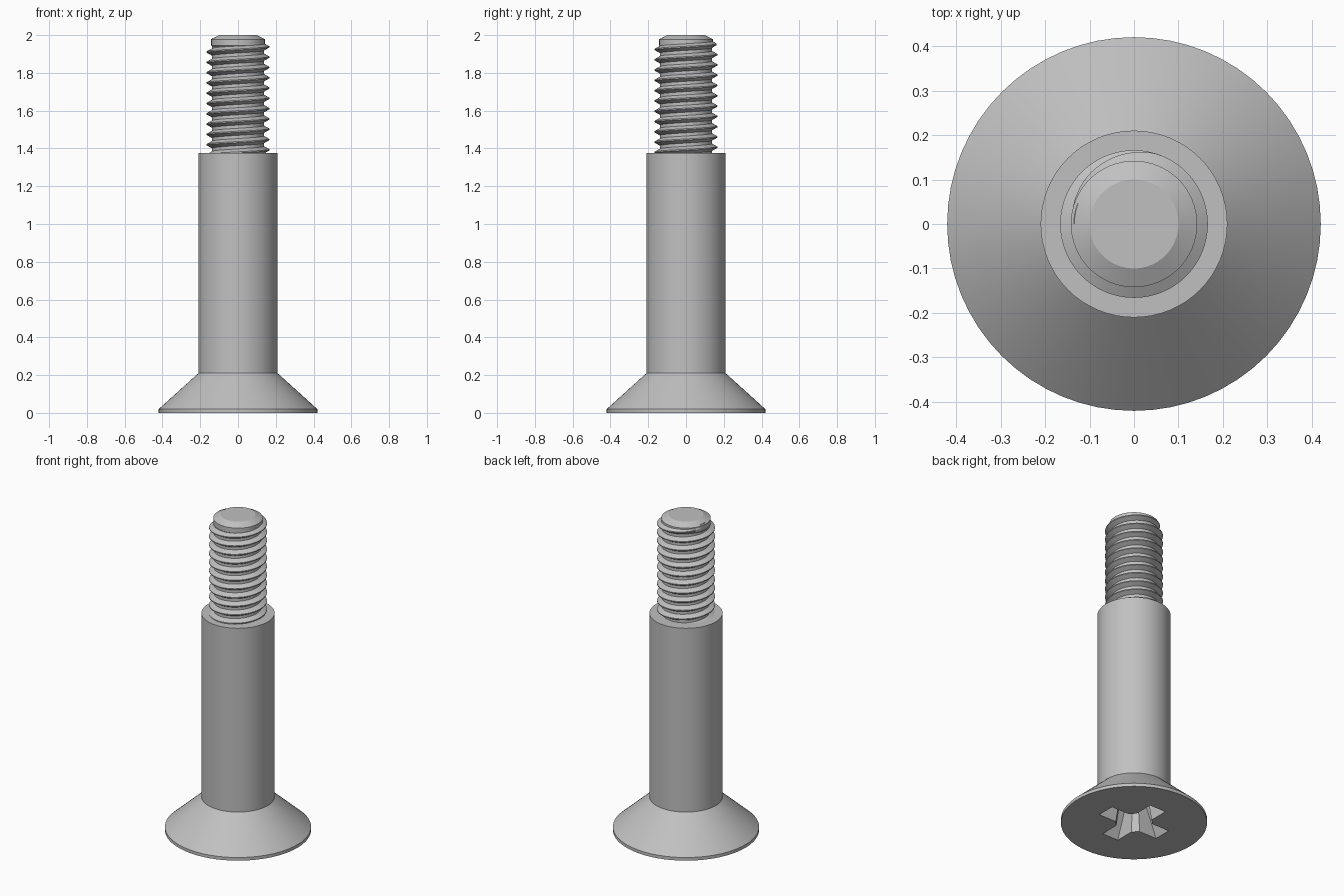
import bpy, bmesh, math
from mathutils import Matrix

if "Cube" in bpy.data.objects:
    bpy.data.objects.remove(bpy.data.objects["Cube"], do_unlink=True)

steel = bpy.data.materials.new("grey steel")
steel.use_nodes = True
grey = (0.53, 0.53, 0.53, 1)
steel.diffuse_color = grey
steel.node_tree.nodes["Principled BSDF"].inputs["Base Color"].default_value = grey
SEGMENTS = 64


def finish(name, bm):
    bmesh.ops.remove_doubles(bm, verts=bm.verts, dist=1e-5)
    bmesh.ops.recalc_face_normals(bm, faces=bm.faces)
    mesh = bpy.data.meshes.new(name)
    bm.to_mesh(mesh)
    bm.free()
    mesh.materials.append(steel)
    obj = bpy.data.objects.new(name, mesh)
    bpy.context.collection.objects.link(obj)
    return obj


def smooth(obj):
    bpy.ops.object.select_all(action="DESELECT")
    obj.select_set(True)
    bpy.context.view_layer.objects.active = obj
    bpy.ops.object.shade_smooth_by_angle(angle=math.radians(25))


def loft(bm, rings):
    """Bridge a list of equal-sized vertex rings and cap both ends."""
    rings = [[bm.verts.new(p) for p in ring] for ring in rings]
    for a, b in zip(rings, rings[1:]):
        for i in range(len(a)):
            j = (i + 1) % len(a)
            bm.faces.new((a[i], a[j], b[j], b[i]))
    bm.faces.new(rings[0])
    bm.faces.new(rings[-1])


def lathe(name, profile):
    bm = bmesh.new()
    turns = [math.tau * i / SEGMENTS for i in range(SEGMENTS)]
    loft(bm, [[(r * math.cos(a), r * math.sin(a), z) for a in turns]
              for r, z in profile])
    return finish(name, bm)


# Countersunk head and plain shoulder
body = lathe("head_and_shoulder", [(0.42, 0), (0.42, 0.02), (0.21, 0.21), (0.21, 1.375)])

# Threaded core with chamfered tip
core = lathe("thread_core", [(0.138, 1.36), (0.138, 1.94), (0.142, 1.945),
                             (0.142, 1.978), (0.1, 2.0)])

# Tapered cross recess in the underside of the head
def cross(reach, half, corner, z):
    quarter = [(reach, -half), (reach, half), (corner, half), (half, corner)]
    return [Matrix.Rotation(q * math.pi / 2, 3, "Z") @ Matrix.Translation((x, y, z)).translation
            for q in range(4) for x, y in quarter]


bm = bmesh.new()
loft(bm, [cross(0.222, 0.058, 0.092, -0.02), cross(0.12, 0.042, 0.066, 0.19)])
cutter = finish("recess_cutter", bm)
cutter.hide_render = True
cutter.hide_set(True)
cut = body.modifiers.new("recess", "BOOLEAN")
cut.object = cutter
cut.operation = "DIFFERENCE"
cut.solver = "EXACT"
bpy.context.view_layer.update()
cut_mesh = bpy.data.meshes.new_from_object(
    body.evaluated_get(bpy.context.evaluated_depsgraph_get()))
body.modifiers.clear()
body.data = cut_mesh
bpy.data.objects.remove(cutter, do_unlink=True)

# Right-handed helical thread, fading out near the tip
PITCH, ROOT, CREST, TOP = 0.0545, 0.134, 0.166, 1.965
steps = int(11.2 * SEGMENTS)
bm = bmesh.new()
rings = []
for i in range(steps + 1):
    back = (steps - i) / SEGMENTS
    angle = math.pi - back * math.tau
    fade = min(1, back / 0.3)
    crest = ROOT + 0.004 + (CREST - ROOT - 0.004) * fade
    z = TOP - back * PITCH
    section = [(ROOT, -0.021), (crest, -0.003), (crest, 0.003), (ROOT, 0.021)]
    rings.append([(r * math.cos(angle), r * math.sin(angle), z + dz) for r, dz in section])
loft(bm, rings)
thread = finish("thread", bm)

for part in (body, core, thread):
    smooth(part)
